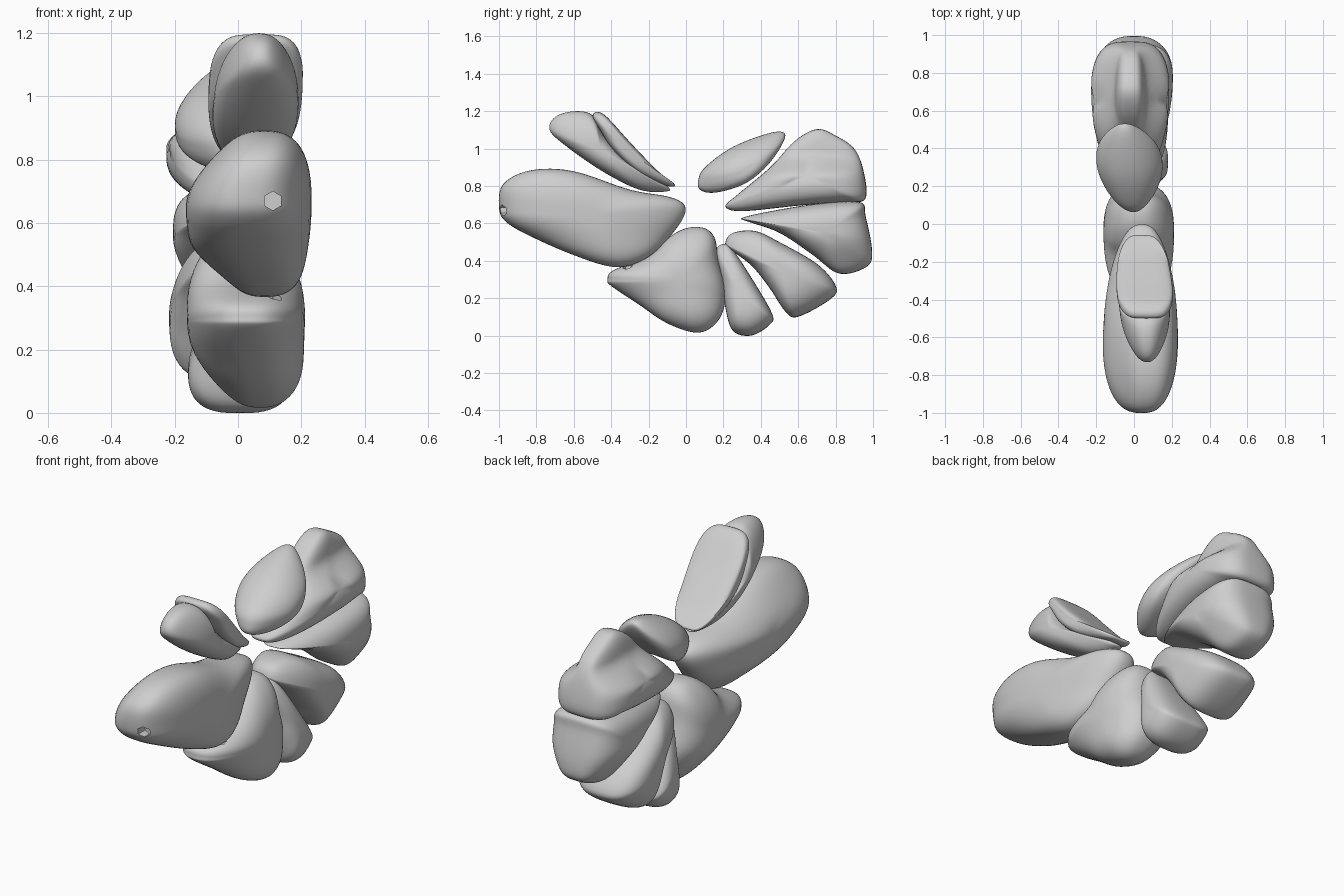
import bpy, bmesh, math
from mathutils import Vector

if "Cube" in bpy.data.objects:
    bpy.data.objects.remove(bpy.data.objects["Cube"])

HUB = Vector((0.05, 0.68))     # the point in the y-z plane that all lobes fan out from
SUB, RINGS = 6, 16

grey = bpy.data.materials.new("light grey")
grey.diffuse_color = (0.62, 0.62, 0.62, 1)
grey.use_nodes = True
grey.node_tree.nodes["Principled BSDF"].inputs["Base Color"].default_value = grey.diffuse_color


def smooth_loop(pts):
    """Closed Catmull-Rom curve through the outline points."""
    p = [Vector(q) for q in pts]
    n, out = len(p), []
    for i in range(n):
        a, b, c, d = p[i - 1], p[i], p[(i + 1) % n], p[(i + 2) % n]
        for k in range(SUB):
            t = k / SUB
            out.append(0.5 * (2 * b + (c - a) * t + (2 * a - 5 * b + 4 * c - d) * t * t
                              + (3 * b - a - 3 * c + d) * t ** 3))
    return out


def centroid(loop):
    area, c = 0, Vector((0, 0))
    for i, q in enumerate(loop):
        r = loop[i - 1]
        w = r.x * q.y - q.x * r.y
        area += w
        c += (q + r) * w
    return c / (3 * area)


def step(v, a, b):
    t = min(1, max(0, (v - a) / (b - a)))
    return t * t * (3 - 2 * t)


def lobe(name, pts, h, xc, power=3, scale=None, shift=None, bend=(0, 0)):
    """Pillow body: y-z outline, half thickness and x centre from inner to outer end.
    scale and shift change thickness and x centre by position; bend cups the sides."""
    loop = smooth_loop(pts)
    mid = centroid(loop)
    dist = [(q - HUB).length for q in loop]
    d0, d1 = min(dist), max(dist)

    def place(q, side):
        u = min(1, max(0, ((q - HUB).length - d0) / (d1 - d0)))
        t = h[0] * (1 - u) ** 2 + 2 * h[1] * u * (1 - u) + h[2] * u * u
        x = xc[0] + (xc[1] - xc[0]) * u
        if scale:
            t *= scale(q)
        if shift:
            x += shift(q)
        b = side * side
        return Vector((x + side * t, q.x + bend[0] * b, q.y + bend[1] * b))

    bm = bmesh.new()
    rings = []
    for j in range(1, 2 * RINGS):
        a = math.pi * (j / (2 * RINGS) - 0.5)
        s = math.cos(a) ** (2 / power)
        x = math.copysign(abs(math.sin(a)) ** (2 / power), a)
        rings.append([bm.verts.new(place(mid + (q - mid) * s, x)) for q in loop])
    n = len(loop)
    for r0, r1 in zip(rings, rings[1:]):
        for i in range(n):
            bm.faces.new((r0[i], r0[(i + 1) % n], r1[(i + 1) % n], r1[i]))
    for ring, side in ((rings[0], -1), (rings[-1], 1)):
        tip = bm.verts.new(place(mid, side))
        for i in range(n):
            bm.faces.new((ring[i], ring[(i + 1) % n], tip))
    for _ in range(2):
        bmesh.ops.smooth_vert(bm, verts=bm.verts, factor=0.4, use_axis_x=True,
                              use_axis_y=True, use_axis_z=True)
    bmesh.ops.recalc_face_normals(bm, faces=bm.faces)
    for f in bm.faces:
        f.smooth = True
    me = bpy.data.meshes.new(name)
    bm.to_mesh(me)
    bm.free()
    me.materials.append(grey)
    ob = bpy.data.objects.new(name, me)
    bpy.context.collection.objects.link(ob)
    return ob


# large front lobe, narrower and leaning sideways at its top and bottom
front = lobe("large_front_lobe",
             [(-1, .68), (-.98, .81), (-.83, .885), (-.6, .88), (-.3, .78), (-.08, .74), (0, .68),
              (-.06, .56), (-.2, .42), (-.37, .365), (-.6, .43), (-.85, .54), (-.965, .61)],
             (.14, .22, .2), (.04, .03), 2.6,
             lambda q: 1 - .22 * step(q.y, .65, .9) - .2 * step(q.y, .55, .38),
             lambda q: .05 * step(q.y, .65, .9) + .05 * step(q.y, .55, .38))
# upper front lobe and the thin plate behind it
lobe("upper_front_lobe",
     [(-.73, 1.1), (-.7, 1.17), (-.6, 1.2), (-.5, 1.18), (-.44, 1.07), (-.3, .93), (-.1, .8),
      (-.11, .77), (-.25, .78), (-.45, .88), (-.65, 1.02)],
     (.1, .18, .085), (.04, .07), 2.4)
lobe("upper_front_plate",
     [(-.5, 1.18), (-.44, 1.185), (-.3, 1.035), (-.15, .88), (-.06, .81), (-.1, .8), (-.25, .865),
      (-.38, .98), (-.46, 1.1)],
     (.1, .175, .135), (.04, .065), 4)
# upper back plate, cupped
lobe("upper_back_plate",
     [(.065, .83), (.1, .9), (.25, 1.01), (.45, 1.085), (.53, 1.08), (.5, 1.0), (.42, .9),
      (.3, .81), (.15, .765), (.075, .78)],
     (.08, .27, .08), (0, -.05), 2.5, bend=(.03, -.04))
# upper back lobe, pinched to a ridge along its top
lobe("upper_back_lobe",
     [(.21, .69), (.27, .75), (.45, .9), (.58, 1.04), (.7, 1.105), (.8, 1.07), (.9, 1.0), (.95, .88),
      (.96, .73), (.85, .715), (.6, .695), (.3, .665)],
     (.1, .26, .185), (-.02, -.02), 3.6, lambda q: 1 - .6 * step(q.y, .84, .98))
# back lobe, tapering downwards
lobe("back_lobe",
     [(.3, .63), (.45, .665), (.7, .705), (.93, .715), (.96, .64), (.995, .46), (.97, .37), (.82, .33),
      (.68, .43), (.5, .55), (.33, .61)],
     (.1, .26, .18), (0, 0), 3.2, lambda q: 1 - .3 * step(q.y, .55, .35))
# lower back lobes
lobe("lower_back_lobe",
     [(.21, .5), (.25, .55), (.37, .56), (.5, .5), (.7, .385), (.8, .27), (.78, .2), (.6, .1),
      (.53, .13), (.45, .25), (.35, .375), (.23, .465)],
     (.12, .23, .19), (0, -.03), 3)
lobe("narrow_bottom_lobe",
     [(.16, .45), (.2, .49), (.25, .46), (.35, .31), (.46, .12), (.45, .06), (.35, 0), (.25, .025),
      (.21, .15), (.19, .3)],
     (.08, .16, .195), (.03, .005), 2.8)
# central bottom lobe
bottom = lobe("central_bottom_lobe",
              [(-.42, .3), (-.39, .35), (-.2, .425), (-.1, .52), (0, .575), (.1, .575), (.155, .52),
               (.175, .4), (.215, .24), (.18, .09), (.07, .015), (-.1, .065), (-.25, .165),
               (-.4, .265)],
              (.15, .23, .14), (.02, .03), 2.6, None, lambda q: .04 * step(q.y, .25, .03))

# small six-sided vessel openings
for ob, pos, tilt in ((front, (.11, -.97, .67), 90), (bottom, (.11, -.31, .37), 20)):
    bpy.ops.mesh.primitive_cylinder_add(vertices=6, radius=.03, depth=.08, location=pos,
                                        rotation=(math.radians(tilt), 0, 0))
    cut = bpy.context.object
    cut.name = "opening_cutter"
    cut.data.materials.append(grey)
    cut.hide_render = True
    cut.display_type = 'WIRE'
    m = ob.modifiers.new("opening", 'BOOLEAN')
    m.object, m.operation, m.solver = cut, 'DIFFERENCE', 'EXACT'
